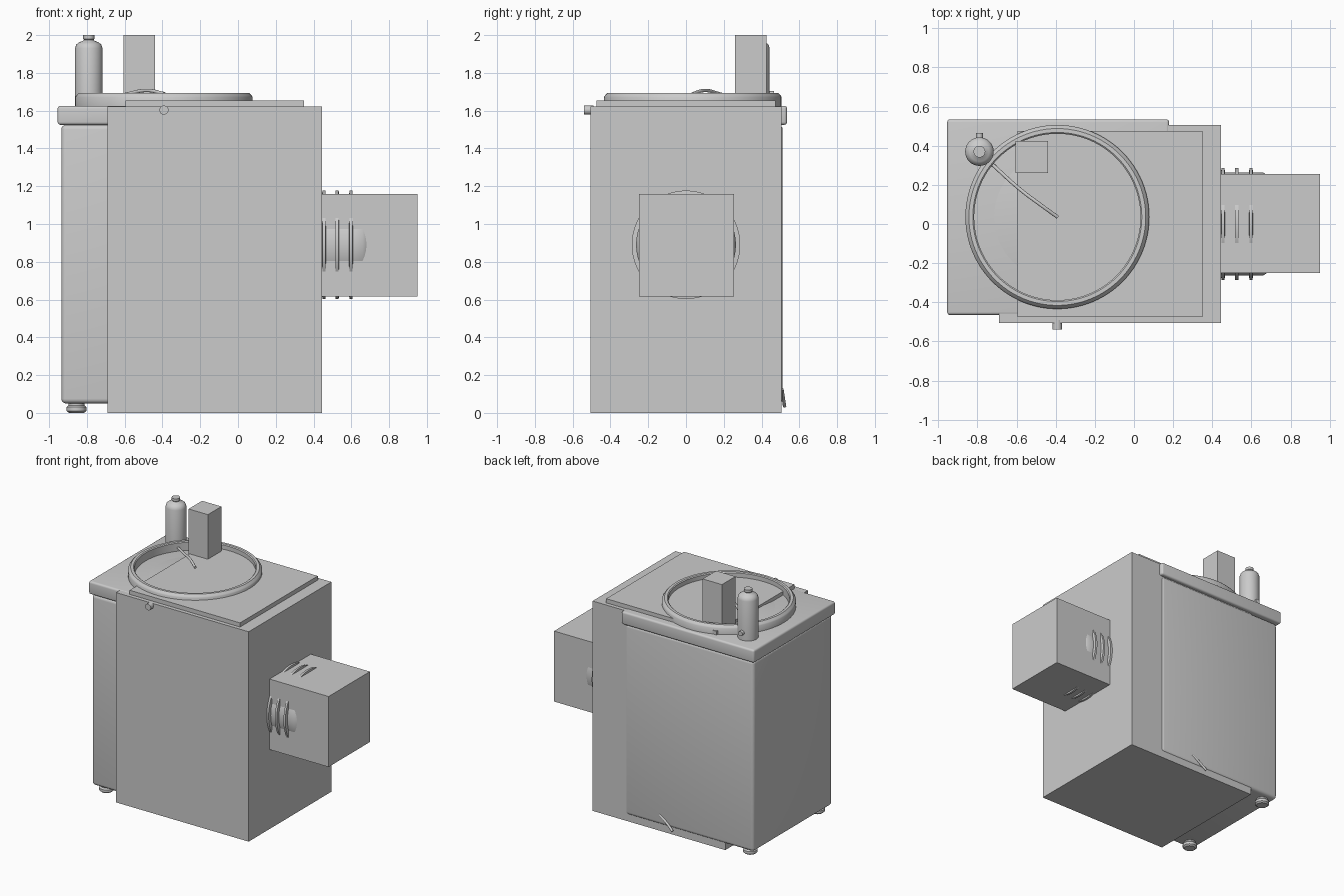
import bpy, bmesh, math
from mathutils import Vector

if "Cube" in bpy.data.objects:
    bpy.data.objects.remove(bpy.data.objects["Cube"], do_unlink=True)

GREY = (0.6, 0.6, 0.6, 1)
mat = bpy.data.materials.new("plain grey")
mat.use_nodes = True
mat.diffuse_color = GREY
mat.node_tree.nodes["Principled BSDF"].inputs["Base Color"].default_value = GREY


def finish(name, bm, smooth=False):
    bmesh.ops.recalc_face_normals(bm, faces=bm.faces)
    mesh = bpy.data.meshes.new(name)
    bm.to_mesh(mesh)
    bm.free()
    mesh.materials.append(mat)
    ob = bpy.data.objects.new(name, mesh)
    bpy.context.collection.objects.link(ob)
    if smooth:
        bpy.ops.object.select_all(action="DESELECT")
        bpy.context.view_layer.objects.active = ob
        ob.select_set(True)
        bpy.ops.object.shade_smooth_by_angle(angle=math.radians(35))
    return ob


def box(name, low, high, bevel=0):
    bm = bmesh.new()
    low, high = Vector(low), Vector(high)
    bmesh.ops.create_cube(bm, size=1)
    for v in bm.verts:
        v.co = (low + high) / 2 + v.co * (high - low)
    if bevel:
        bmesh.ops.bevel(bm, geom=bm.edges[:], offset=bevel, segments=4,
                        profile=0.5, affect="EDGES")
    return finish(name, bm, bevel > 0)


def lathe(name, centre, profile, axis="Z", closed=False, steps=64):
    """Spin (radius, height) points about an axis through the centre."""
    bm = bmesh.new()
    verts = [bm.verts.new((r, 0, h)) for r, h in profile]
    edges = [bm.edges.new(pair) for pair in zip(verts, verts[1:])]
    if closed:
        edges.append(bm.edges.new((verts[-1], verts[0])))
    bmesh.ops.spin(bm, geom=verts + edges, cent=(0, 0, 0), axis=(0, 0, 1),
                   angle=math.tau, steps=steps)
    bmesh.ops.remove_doubles(bm, verts=bm.verts, dist=0.0001)
    turn = Vector((0, 0, 1)).rotation_difference(
        {"X": Vector((1, 0, 0)), "Y": Vector((0, 1, 0)), "Z": Vector((0, 0, 1))}[axis])
    for v in bm.verts:
        v.co = turn @ v.co + Vector(centre)
    return finish(name, bm, True)


def tube(name, points, radius):
    curve = bpy.data.curves.new(name, "CURVE")
    curve.dimensions = "3D"
    curve.bevel_depth = radius
    curve.use_fill_caps = True
    spline = curve.splines.new("BEZIER")
    spline.bezier_points.add(len(points) - 1)
    for bp, p in zip(spline.bezier_points, points):
        bp.co = p
        bp.handle_left_type = bp.handle_right_type = "AUTO"
    curve.materials.append(mat)
    ob = bpy.data.objects.new(name, curve)
    bpy.context.collection.objects.link(ob)


# Main blocks
box("front_cabinet", (-0.69, -0.505, 0), (0.445, 0.505, 1.623))
box("side_box", (0.445, -0.25, 0.615), (0.95, 0.255, 1.16))
box("top_post", (-0.605, 0.26, 1.62), (-0.44, 0.425, 2.0))
box("top_plate", (-0.595, -0.475, 1.62), (0.35, 0.475, 1.655))

# Rounded tank with overhanging lid
box("tank_body", (-0.935, -0.455, 0.05), (0.165, 0.512, 1.525), 0.025)
box("tank_lid", (-0.955, -0.465, 1.525), (0.18, 0.535, 1.626), 0.015)

# Feet
foot = [(0, 0), (0.04, 0), (0.052, 0.01), (0.052, 0.03), (0.042, 0.04), (0.042, 0.06), (0, 0.06)]
for x in (-0.855, 0.08):
    for y in (-0.385, 0.435):
        lathe("foot", (x, y, 0), foot, steps=24)

# Round rim on the lid with a shallow dome inside
hub = (-0.392, 0.036, 0)
lathe("lid_rim", hub, [(0.425, 1.62), (0.47, 1.62), (0.47, 1.672), (0.465, 1.68),
                       (0.452, 1.694), (0.432, 1.694), (0.425, 1.688)], closed=True, steps=96)
lathe("inner_dome", hub, [(0, 1.65), (0.12, 1.647), (0.24, 1.638), (0.33, 1.625), (0.33, 1.62), (0, 1.62)])

# Curved arm from the rim to the centre
tube("spray_arm", [(-0.725, 0.305, 1.65), (-0.58, 0.175, 1.69),
                   (-0.48, 0.1, 1.707), (-0.39, 0.035, 1.69)], 0.009)

# Bottle with cap and spout
lathe("bottle", (-0.79, 0.37, 0),
      [(0, 1.62), (0.073, 1.62), (0.073, 1.93), (0.066, 1.95), (0.05, 1.963),
       (0.03, 1.97), (0.026, 1.975), (0.03, 1.98), (0.03, 2.0), (0, 2.0)], steps=32)
lathe("bottle_spout", (-0.79, 0.42, 1.685), [(0, 0), (0.018, 0), (0.018, 0.045), (0, 0.045)], "Y", steps=20)

# Front knob
lathe("front_knob", (-0.392, -0.54, 1.603), [(0, 0), (0.024, 0), (0.024, 0.05), (0, 0.05)], "Y", steps=24)

# Ribbed duct running into the side box
ribs = [(0, 0.35), (0.264, 0.35)]
for x in (0.455, 0.525, 0.598):
    ribs += [(0.264, x - 0.01), (0.287, x - 0.008), (0.287, x + 0.008), (0.264, x + 0.01)]
ribs += [(0.264, 0.66), (0.25, 0.68), (0, 0.68)]
lathe("ribbed_duct", (0, 0, 0.89), ribs, "X", steps=96)

# Small drain lever low on the back
tube("drain_lever", [(-0.13, 0.508, 0.125), (-0.19, 0.514, 0.085), (-0.25, 0.522, 0.035)], 0.009)
